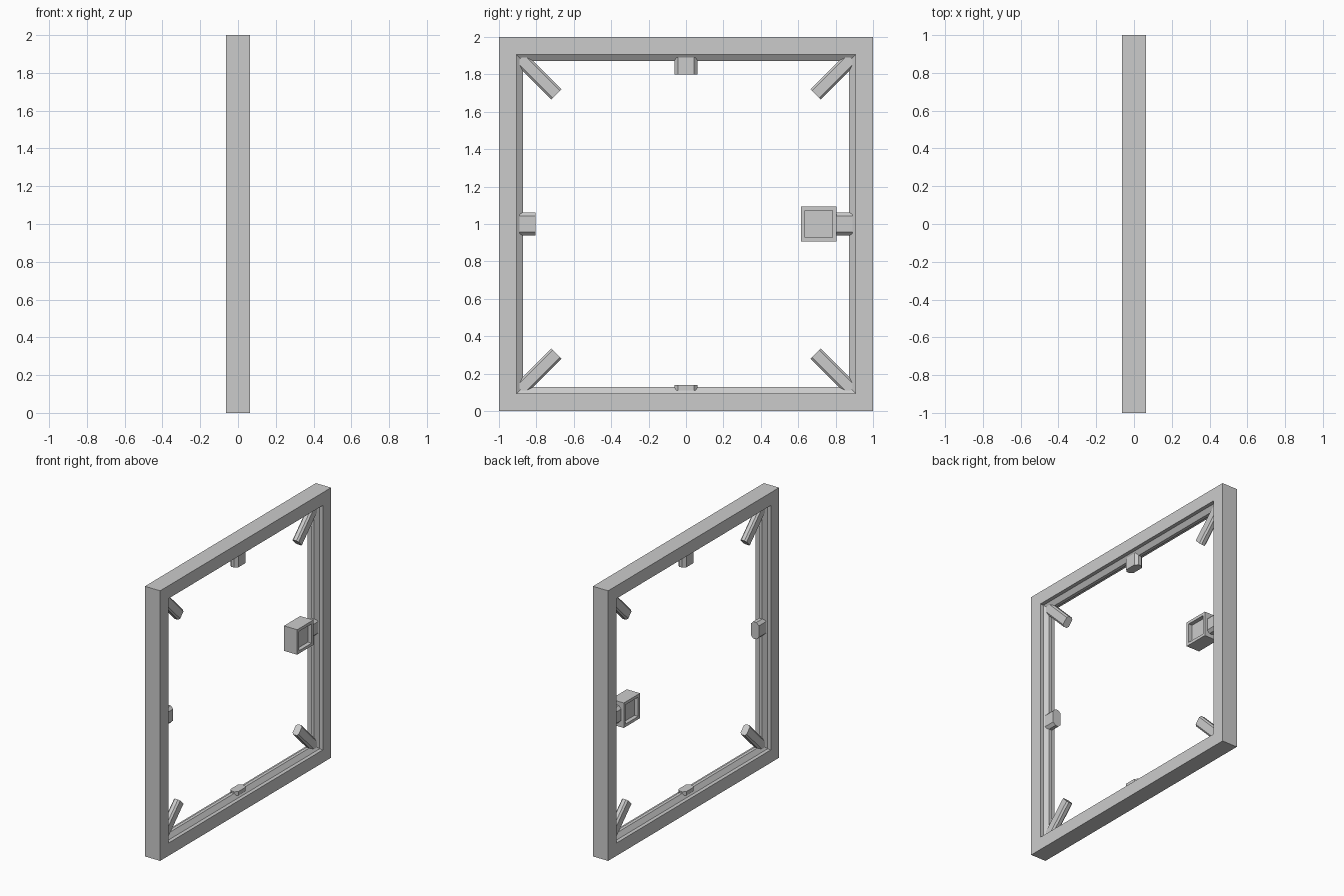
import bpy, bmesh
from math import pi
from mathutils import Matrix, Vector

cube = bpy.data.objects.get("Cube")
if cube:
    bpy.data.objects.remove(cube, do_unlink=True)

grey = bpy.data.materials.new("light grey")
grey.use_nodes = True
COLOUR = (0.6, 0.6, 0.6, 1)
grey.diffuse_color = COLOUR
grey.node_tree.nodes["Principled BSDF"].inputs["Base Color"].default_value = COLOUR
CENTRE = Vector((0, 0, 1))


def finish(name, bm):
    bmesh.ops.recalc_face_normals(bm, faces=bm.faces)
    mesh = bpy.data.meshes.new(name)
    bm.to_mesh(mesh)
    bm.free()
    mesh.materials.append(grey)
    obj = bpy.data.objects.new(name, mesh)
    bpy.context.collection.objects.link(obj)
    return obj


def bridge(bm, a, b):
    n = len(a)
    for i in range(n):
        j = (i + 1) % n
        bm.faces.new((a[i], a[j], b[j], b[i]))


def strut(name, angle, start, end, half_width, half_depth, chamfer):
    """Chamfered bar running inward along a direction in the frame's plane."""
    w, d, c = half_width, half_depth, chamfer
    half = [(w, d - c), (w - c, d), (c - w, d), (-w, d - c)]
    section = half + [(-p, -q) for p, q in half]
    bm = bmesh.new()
    rings = [[bm.verts.new((q, r, p)) for p, q in section] for r in (start, end)]
    bridge(bm, *rings)
    for ring in rings:
        bm.faces.new(ring)
    bm.transform(Matrix.Translation(CENTRE) @ Matrix.Rotation(angle, 4, 'X'))
    return finish(name, bm)


# Square frame: closed section with a central ridge, swept round four corners
section = [(1, .0625), (.905, .0625), (.905, .035), (.872, .012)]
section += [(r, -x) for r, x in reversed(section)]
bm = bmesh.new()
corners = [(1, 1), (-1, 1), (-1, -1), (1, -1)]
rings = [[bm.verts.new((x, r * y, 1 + r * z)) for y, z in corners] for r, x in section]
for i, ring in enumerate(rings):
    bridge(bm, ring, rings[(i + 1) % len(rings)])
finish("frame", bm)

# Short pegs at the middle of each side
for name, turn, end in (("back_peg", 0, .79), ("top_peg", 1, .80),
                        ("front_peg", 2, .805), ("bottom_peg", 3, .86)):
    strut(name, turn * pi / 2, .89, end, .0625, .033, .02)

# Diagonal corner braces
for i, name in enumerate(("top_back", "top_front", "bottom_front", "bottom_back")):
    strut(name + "_brace", pi / 4 + i * pi / 2, 1.25, .98, .039, .025, .012)

# Box on the back peg, with a square recess on both sides
bm = bmesh.new()
bmesh.ops.create_cube(bm, size=1, matrix=Matrix.Translation((0, .71, 1))
                      @ Matrix.Diagonal((.108, .19, .185, 1)))
bm.normal_update()
sides = [f for f in bm.faces if abs(f.normal.x) > .9]
bmesh.ops.inset_individual(bm, faces=sides, thickness=.03)
for face in sides:
    sign = 1 if face.calc_center_median().x > 0 else -1
    # Raise new walls inward from the inset face
    pushed = bmesh.ops.extrude_discrete_faces(bm, faces=[face])["faces"]
    bmesh.ops.translate(bm, verts=pushed[0].verts[:], vec=(-.03 * sign, 0, 0))
finish("peg_box", bm)
